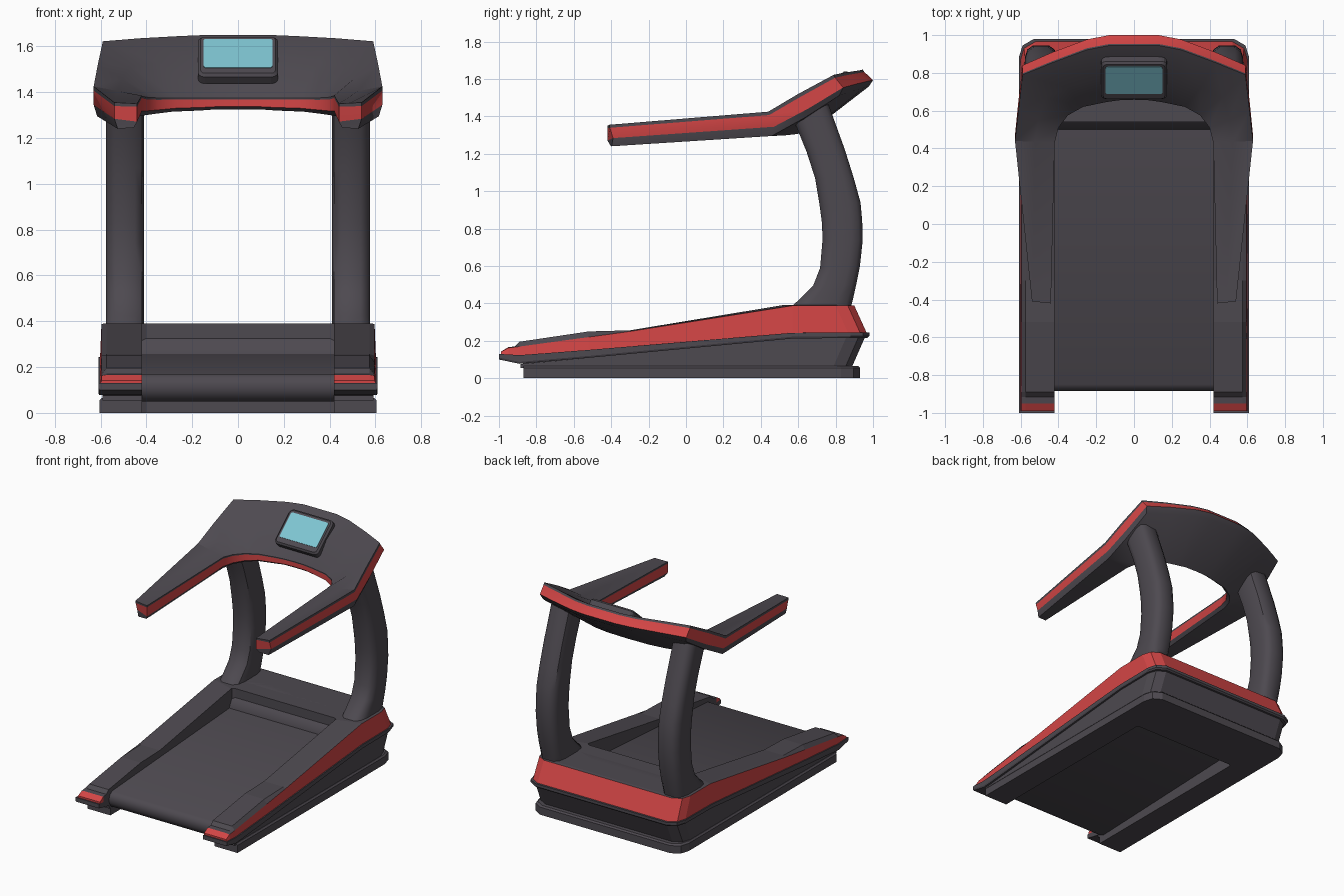
import bpy, bmesh, math
from mathutils import Matrix

if "Cube" in bpy.data.objects:
    bpy.data.objects.remove(bpy.data.objects["Cube"])


def material(name, rgb):
    m = bpy.data.materials.new(name)
    m.diffuse_color = (*rgb, 1)
    m.use_nodes = True
    m.node_tree.nodes["Principled BSDF"].inputs["Base Color"].default_value = m.diffuse_color
    return m


DARK = material("charcoal plastic", (0.075, 0.067, 0.08))
RED = material("red trim", (0.65, 0.06, 0.06))
BLUE = material("screen blue", (0.21, 0.56, 0.65))


def finish(name, bm, mats=(DARK, RED), smooth=None):
    bmesh.ops.recalc_face_normals(bm, faces=bm.faces)
    me = bpy.data.meshes.new(name)
    bm.to_mesh(me)
    bm.free()
    for m in mats:
        me.materials.append(m)
    ob = bpy.data.objects.new(name, me)
    bpy.context.collection.objects.link(ob)
    if smooth:
        bpy.ops.object.select_all(action='DESELECT')
        ob.select_set(True)
        bpy.context.view_layer.objects.active = ob
        bpy.ops.object.shade_smooth_by_angle(angle=math.radians(smooth))
    return ob


def loft(name, rings, mat=lambda i, j: 0, caps=None, mirror=False, smooth=None):
    """Skin closed rings; with mirror the last ring lies on x = 0."""
    if mirror:
        rings = rings + [[(-x, y, z) for x, y, z in r] for r in reversed(rings[:-1])]
    bm = bmesh.new()
    vs = [[bm.verts.new(p) for p in r] for r in rings]
    n, k = len(rings), len(rings[0])
    for i in range(n - 1):
        for j in range(k):
            f = bm.faces.new((vs[i][j], vs[i][(j + 1) % k], vs[i + 1][(j + 1) % k], vs[i + 1][j]))
            f.material_index = mat(min(i, n - 2 - i) if mirror else i, j)
    for end in (vs[0], vs[-1]):
        for idx, m in caps or [(range(k), 0)]:
            bm.faces.new([end[q] for q in idx]).material_index = m
    return finish(name, bm, smooth=smooth)


def table(*pts):
    """Piecewise linear height along y."""
    def f(y):
        if y <= pts[0][0]:
            return pts[0][1]
        for (a, za), (b, zb) in zip(pts, pts[1:]):
            if y <= b:
                return za + (zb - za) * (y - a) / (b - a)
        return pts[-1][1]
    return f


def plan(ox, yf, yb):
    """Outer and inner points from the front of one rail round to the back centre."""
    ys = [yf] + [y for y in (-.95, -.915, -.89, -.52, -.3, .57) if y > yf + .005]
    st = [((ox, y), (.42, min(y, .52))) for y in ys]
    return st + [((ox, yb - .1), (.42, .53)), ((ox - .02, yb - .035), (.40, .54)),
                 ((ox - .08, yb), (.36, .54)), ((0, yb), (0, .54))]


def u_frame(name, yf, levels, **kw):
    """U-shaped frame; levels = (outer x, back y, height function), bottom to top."""
    plans = [plan(ox, yf, yb) for ox, yb, _ in levels]
    rings = []
    for s in range(len(plans[0])):
        outer = [(*p[s][0], lv[2](p[s][0][1])) for p, lv in zip(plans, levels)]
        inner = plans[0][s][1]
        rings.append([(*inner, outer[0][2])] + outer + [(*inner, outer[-1][2])])
    return loft(name, rings, mirror=True, **kw)


def flat(z):
    return lambda y: z


# Base frame, from the floor up
ledge_top = table((-1, .13), (-.87, .122), (.6, .245))
ledge_low = table((-1, .10), (-.88, .075), (.6, .215))
red_top = table((-.99, .14), (-.95, .162), (-.9, .168), (-.3, .25), (.57, .388))
crest = table((-.99, .142), (-.95, .166), (-.915, .17), (-.89, .195), (-.52, .25), (-.3, .256), (.57, .391))
u_frame("base_plate", -.87, [(.605, .93, flat(0)), (.605, .93, flat(.055)), (.595, .92, flat(.066))])
u_frame("lower_body", -.885, [(.592, .885, flat(.055)), (.592, .955, ledge_low)])
u_frame("ledge", -1, [(.605, .97, ledge_low), (.61, .98, lambda y: ledge_low(y) + .01), (.61, .98, ledge_top)])
u_frame("side_rails", -.99,
        [(.602, .965, ledge_top), (.596, .9, red_top), (.575, .88, crest)],
        mat=lambda i, j: 1 if j == 1 or i == 0 else 0, caps=[(range(5), 1)])


# Running deck and motor hood: side profiles extruded across x
def extrude_x(name, half, prof, smooth=None):
    return loft(name, [[(s * half, y, z) for y, z in prof] for s in (-1, 1)], smooth=smooth)


extrude_x("running_deck", .425, [(-.885, .125), (-.875, .152), (-.85, .17), (.56, .262),
                                 (.56, .10), (-.83, .05), (-.865, .065), (-.882, .095)], 40)
extrude_x("motor_hood", .425, [(.5, .15), (.5, .262), (.525, .31), (.57, .355), (.62, .382),
                               (.66, .391), (.72, .391), (.72, .15)], 40)

# Curved uprights: (front y, z, back y, z) sections
posts = [(.55, .37, .88, .37), (.61, .425, .892, .42), (.68, .495, .91, .5), (.717, .59, .93, .6),
         (.73, .74, .945, .74), (.727, .83, .942, .84), (.715, .92, .933, .94), (.69, 1.07, .897, 1.07),
         (.645, 1.21, .85, 1.22), (.59, 1.345, .785, 1.4), (.57, 1.39, .76, 1.47)]
outline = [(.45, 0), (.535, 0), (.565, .1), (.577, .28), (.577, .72), (.565, .9), (.535, 1),
           (.45, 1), (.42, .9), (.41, .72), (.41, .28), (.42, .1)]
for side, s in (("left", -1), ("right", 1)):
    loft(side + "_upright", [[(s * x, fy + (by - fy) * t, fz + (bz - fz) * t) for x, t in outline]
                             for fy, fz, by, bz in posts], smooth=40)

# Handlebars and console in one sweep: inner top, outer top, outer drop (y, z), inner drop, bulge
stations = [
    ((.440, -.42, 1.350), (.540, -.41, 1.355), .02, -.115, -.105, 0),
    ((.420, .43, 1.385), (.630, .44, 1.425), .03, -.13, -.09, 0),
    ((.400, .51, 1.378), (.612, .60, 1.520), .05, -.13, -.08, .01),
    ((.350, .575, 1.375), (.590, .79, 1.622), .05, -.11, -.07, .015),
    ((.270, .62, 1.375), (.430, .855, 1.635), .055, -.10, -.06, .025),
    ((.150, .645, 1.375), (.250, .922, 1.645), .055, -.09, -.055, .03),
    ((.080, .655, 1.375), (.130, .945, 1.650), .055, -.09, -.05, .03),
    ((0, .658, 1.375), (0, .945, 1.650), .055, -.09, -.05, .03)]
rings = []
for (ix, iy, iz), (ox, oy, oz), dy, dz, di, b in stations:
    rings.append([(ix, iy, iz), ((ix + ox) / 2, (iy + oy) / 2 - b * .7, (iz + oz) / 2 + b), (ox, oy, oz),
                  (ox, oy + dy * .15, oz + dz * .14), (ox, oy + dy, oz + dz * .62),
                  (ox - (.015 if ox else 0), oy + dy * .6, oz + dz),
                  (ix + (.015 if ix else 0), iy + .015, iz + di),
                  (ix, iy, iz + di * .75), (ix, iy, iz + di * .12)])
loft("console_and_handlebars", rings, mat=lambda i, j: 1 if j in (3, 7) else 0, mirror=True, smooth=25,
     caps=[((0, 1, 2, 3, 8), 0), ((3, 4, 7, 8), 1), ((4, 5, 6, 7), 0)])


# Display: tilted bezel with a thin screen plate
def tilted_box(name, size, centre, mat, round_by, rim=0):
    bm = bmesh.new()
    bmesh.ops.create_cube(bm, size=1, matrix=Matrix.Diagonal((*size, 1)))
    ups = [e for e in bm.edges if abs(e.verts[0].co.z - e.verts[1].co.z) > 1e-5]
    bmesh.ops.bevel(bm, geom=ups, offset=round_by, segments=3, profile=.5, affect='EDGES')
    if rim:
        top = [e for e in bm.edges if all(v.co.z > size[2] / 2 - 1e-5 for v in e.verts)]
        bmesh.ops.bevel(bm, geom=top, offset=rim, segments=1, affect='EDGES')
    bm.transform(Matrix.Translation(centre) @ Matrix.Rotation(math.radians(41), 4, 'X'))
    return finish(name, bm, (mat,))


tilted_box("display_bezel", (.35, .265, .05), (0, .77, 1.543), DARK, .03, .012)
tilted_box("screen", (.30, .19, .006), (0, .761, 1.568), BLUE, .01)
